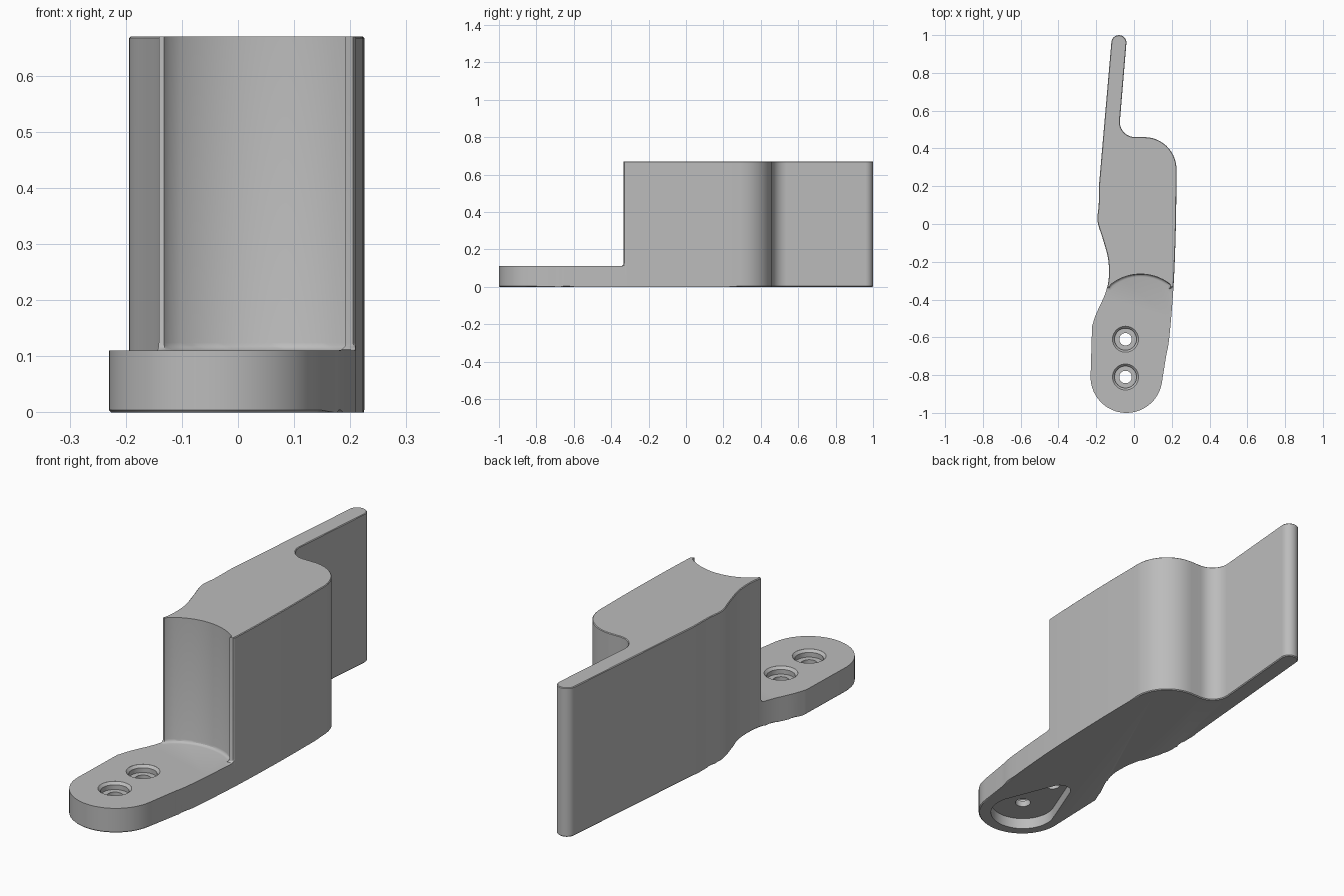
import bpy, bmesh, math
from mathutils import Vector
from math import pi, sin, cos

cube = bpy.data.objects.get("Cube")
if cube:
    bpy.data.objects.remove(cube, do_unlink=True)

grey = bpy.data.materials.new("plain grey")
grey.use_nodes = True
colour = (0.5, 0.5, 0.5, 1)
grey.diffuse_color = colour
grey.node_tree.nodes["Principled BSDF"].inputs["Base Color"].default_value = colour

HEIGHT, BASE = 0.67, 0.11


def arc(cx, cy, r, start, end, steps=12, ry=None):
    """Points on an arc, angles in degrees."""
    ry = ry or r
    angles = [math.radians(start + (end - start) * i / steps) for i in range(steps + 1)]
    return [(cx + r * cos(a), cy + ry * sin(a)) for a in angles]


def spline(pts, steps=5):
    """Smooth curve through points."""
    p = [Vector(q) for q in pts]
    p = [2 * p[0] - p[1]] + p + [2 * p[-1] - p[-2]]
    out = []
    for a, b, c, d in zip(p, p[1:], p[2:], p[3:]):
        for i in range(steps):
            t = i / steps
            v = 2 * b + (c - a) * t + (2 * a - 5 * b + 4 * c - d) * t**2
            out.append(tuple((v + (3 * b - a - 3 * c + d) * t**3) / 2))
    return out + [tuple(pts[-1])]


def prism(name, outline, z0, z1, low=0, high=0, segments=1):
    """Extruded outline, with optional bevels round its lower and upper rims."""
    bm = bmesh.new()
    face = bm.faces.new([bm.verts.new((x, y, z0)) for x, y in outline])
    top = bmesh.ops.extrude_face_region(bm, geom=[face])["geom"]
    for v in top:
        if isinstance(v, bmesh.types.BMVert):
            v.co.z = z1
    for z, size in ((z0, low), (z1, high)):
        rim = [e for e in bm.edges if all(abs(v.co.z - z) < 1e-5 for v in e.verts)]
        if size:
            bmesh.ops.bevel(bm, geom=rim, offset=size, segments=segments,
                            profile=0.5, affect='EDGES')
    bmesh.ops.recalc_face_normals(bm, faces=bm.faces)
    mesh = bpy.data.meshes.new(name)
    bm.to_mesh(mesh)
    bm.free()
    mesh.materials.append(grey)
    ob = bpy.data.objects.new(name, mesh)
    bpy.context.collection.objects.link(ob)
    return ob


def cut(target, cutter):
    cutter.hide_render = True
    mod = target.modifiers.new("cut", 'BOOLEAN')
    mod.operation, mod.solver, mod.object = 'DIFFERENCE', 'EXACT', cutter
    bpy.context.view_layer.objects.active = target
    bpy.ops.object.modifier_apply(modifier=mod.name)
    bpy.data.objects.remove(cutter, do_unlink=True)


# Whole outline, anticlockwise from the blade tip
outline = arc(-0.08, 0.96, 0.04, 0, 180)
outline += spline([(-0.185, 0.21), (-0.187, 0.1), (-0.193, 0.015), (-0.165, -0.08),
                   (-0.137, -0.185), (-0.134, -0.29), (-0.155, -0.375),
                   (-0.2, -0.475), (-0.222, -0.54)])
outline += arc(-0.04, -0.81, 0.19, 180, 350, 28)
outline += spline([(0.17, -0.7), (0.187, -0.6), (0.21, -0.32), (0.222, 0), (0.225, 0.29)])
outline += arc(0.055, 0.29, 0.17, 5, 90)
outline += arc(0.005, 0.54, 0.08, 270, 180, 8)
bracket = prism("bracket", outline, 0, HEIGHT, 0.004, 0.003)

# Clear the space over the mounting foot, leaving a hollowed front face
front = [(-0.5, -1.2), (0.5, -1.2), (0.5, -0.31), (0.217, -0.312), (0.205, -0.33), (0.192, -0.334)]
front += arc(0.035, -0.52, 0.255, 52, 128, 14)
front += [(-0.132, -0.334), (-0.145, -0.33), (-0.155, -0.318), (-0.5, -0.318)]
cut(bracket, prism("front_clearance", front, BASE, 0.9, low=0.014, segments=3))

# Teardrop pocket under the foot
pocket = arc(-0.045, -0.81, 0.14, 154, 386, 24) + arc(-0.045, -0.56, 0.048, 26, 154, 10)
cut(bracket, prism("pocket", pocket, -0.1, 0.05))

# Two screw holes with chamfered counterbores
for y in (-0.61, -0.81):
    for name, radius, z in (("screw_hole", 0.033, -0.1), ("counterbore", 0.058, 0.078)):
        cut(bracket, prism(name, arc(-0.045, y, radius, 0, 348.75, 31), z, 0.2))
    chamfer = prism("chamfer", arc(-0.045, y, 0.069, 0, 348.75, 31), 0.099, 0.2, low=0.0108)
    cut(bracket, chamfer)

bpy.ops.object.select_all(action='DESELECT')
bracket.select_set(True)
bpy.context.view_layer.objects.active = bracket
bpy.ops.object.shade_smooth_by_angle(angle=math.radians(30))
